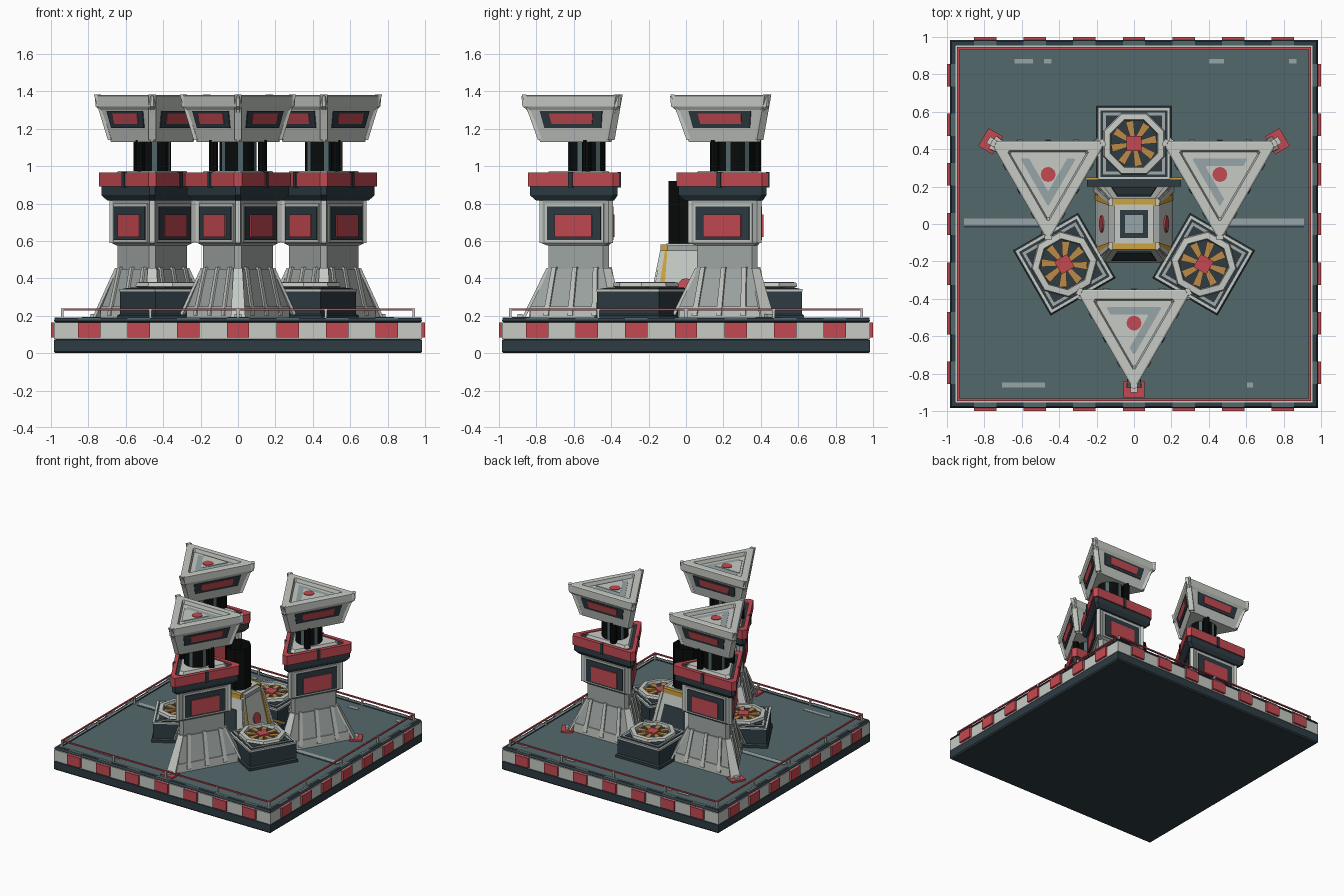
import bpy, bmesh, math
from mathutils import Matrix, Vector

if "Cube" in bpy.data.objects:
    bpy.data.objects.remove(bpy.data.objects["Cube"])

COLORS = {"light_grey": (198, 202, 196), "mid_grey": (163, 170, 168), "pale_blue": (150, 165, 167),
          "deck_teal": (84, 104, 108), "dark_slate": (46, 60, 67), "black": (9, 12, 12),
          "red": (196, 74, 82), "gold": (206, 164, 62), "fan_ochre": (186, 138, 72)}


def lin(c):
    c /= 255
    return c / 12.92 if c <= 0.04045 else ((c + 0.055) / 1.055) ** 2.4


MATS = {}
for n, rgb in COLORS.items():
    MATS[n] = bpy.data.materials.new(n)
    MATS[n].diffuse_color = (*[lin(c) for c in rgb], 1)

I = Matrix.Identity(4)


def loft(name, rings, mat, M=I, caps=(True, True), alt=None, every=4):
    """Skin a list of equal point rings; alt colours every n-th side face."""
    bm = bmesh.new()
    vs = [[bm.verts.new(M @ Vector(p)) for p in r] for r in rings]
    n = len(rings[0])
    for a, b in zip(vs, vs[1:]):
        for i in range(n):
            j = (i + 1) % n
            f = bm.faces.new((a[i], a[j], b[j], b[i]))
            if alt and i % every == 0:
                f.material_index = 1
    if caps[0]:
        bm.faces.new(vs[0][::-1])
    if caps[1]:
        bm.faces.new(vs[-1])
    bmesh.ops.recalc_face_normals(bm, faces=bm.faces)
    me = bpy.data.meshes.new(name)
    bm.to_mesh(me)
    bm.free()
    me.materials.append(MATS[mat])
    if alt:
        me.materials.append(MATS[alt])
    ob = bpy.data.objects.new(name, me)
    bpy.context.collection.objects.link(ob)
    return ob


def rect(x0, x1, y0, y1, z):
    return [(x0, y0, z), (x1, y0, z), (x1, y1, z), (x0, y1, z)]


def box(name, mat, x0, x1, y0, y1, z0, z1, M=I):
    return loft(name, [rect(x0, x1, y0, y1, z) for z in (z0, z1)], mat, M)


def square(h, z):
    return rect(-h, h, -h, h, z)


def ngon(n, r, z, turn=0.0):
    return [(r * math.cos(turn + math.tau * i / n), r * math.sin(turn + math.tau * i / n), z) for i in range(n)]


def tri(z, r, v):
    """Triangle of inradius r with its corners cut off at distance v."""
    w = max(0.004, (2 * r - v) * math.tan(math.pi / 6))
    pts = []
    for k in range(3):
        R = Matrix.Rotation(math.tau * k / 3, 4, 'Z')
        pts += [R @ Vector((v, -w, z)), R @ Vector((v, w, z))]
    return pts


def slab(name, mat, M, ang, u0, u1, z0, r0, z1, r1, t, k=1.0):
    """Plate leaning on a wall that faces ang; k narrows the upper edge."""
    R = M @ Matrix.Rotation(ang, 4, 'Z')
    return loft(name, [rect(r0 - .012, r0 + t, u0, u1, z0), rect(r1 - .012, r1 + t, u0 * k, u1 * k, z1)], mat, R)


def spot(deg, dist):
    return Matrix.Rotation(math.radians(deg), 4, 'Z') @ Matrix.Translation((dist, 0, 0))


# --- platform
loft("platform_base", [square(.975, 0), square(.985, .01), square(.985, .07), square(.975, .075)], "dark_slate")
box("platform_band", "light_grey", -.983, .983, -.983, .983, .075, .165)
loft("platform_rim", [square(.975, .165), square(.985, .172), square(.975, .188), square(.945, .188), square(.945, .17)],
     "dark_slate", caps=(True, False))
box("deck", "deck_teal", -.946, .946, -.946, .946, .17, .18)
for s in range(4):
    R = Matrix.Rotation(s * math.pi / 2, 4, 'Z')
    for i in range(-3, 4):
        box("hazard_block", "red", .98, 1.0, i * .265 - .06, i * .265 + .06, .085, .165, R)
        box("rim_clip", "deck_teal", .95, .98, i * .265 - .06, i * .265 + .06, .17, .1895, R)
    box("rim_line", "light_grey", .947, .955, -.955, .955, .18, .191, R)
    box("rail", "red", .934, .946, -.946, .946, .229, .239, R)
    for y in (-.94, -.47, 0, .47):
        box("rail_post", "light_grey", .933, .947, y - .007, y + .007, .18, .236, R)

# --- worn patches and channel strips on the deck
for x, y, w in ((-.59, .87, .05), (-.46, .87, .02), (.44, .87, .04), (.85, .87, .02), (-.59, -.86, .115), (.62, -.86, .015)):
    box("deck_patch", "pale_blue", x - w, x + w, y - .013, y + .013, .18, .183)
for s in (-1, 1):
    a, b = sorted((s * .48, s * .91))
    box("channel_edge", "dark_slate", a, b, -.02, .03, .18, .182)
    box("channel_strip", "pale_blue", a, b, -.008, .03, .18, .184)

# --- three towers
for deg in (-90, 30, 150):
    M = spot(deg, .53)
    loft("tower_plinth", [tri(.18, .168, .31), tri(.25, .165, .305), tri(.45, .125, .215)], "mid_grey", M)
    loft("tower_waist", [tri(.44, .118, .205), tri(.585, .118, .205)], "mid_grey", M)
    loft("tower_body", [tri(.575, .118, .21), tri(.59, .13, .248), tri(.82, .13, .248)], "mid_grey", M)
    loft("dark_band", [tri(.815, .145, .27), tri(.845, .165, .305), tri(.895, .165, .305)], "dark_slate", M)
    loft("red_collar", [tri(.89, .175, .315), tri(.965, .175, .315), tri(.965, .145, .255), tri(.945, .145, .255)],
         "red", M)
    loft("collar_floor", [tri(.94, .146, .256), tri(.952, .146, .256)], "dark_slate", M)
    loft("collar_plate", [tri(.95, .125, .22), tri(.975, .115, .2)], "light_grey", M)
    # neck
    loft("neck_column", [ngon(24, .1, .97), ngon(24, .1, 1.14)], "black", M, alt="deck_teal")
    for s in (-1, 1):
        N = M @ Matrix.Translation((0, s * .13, 0))
        loft("neck_side_pipe", [ngon(10, .025, .97), ngon(10, .025, 1.14)], "black", N)
    # flared head with a recessed top
    loft("head", [tri(1.13, .132, .25), tri(1.3, .168, .32), tri(1.32, .18, .345), tri(1.375, .18, .35),
                  tri(1.38, .172, .335), tri(1.38, .128, .245), tri(1.352, .12, .23)], "light_grey", M)
    loft("head_glass", [tri(1.352, .085, .165), tri(1.356, .085, .165)], "pale_blue", M)
    loft("head_glass_cover", [[(p[0] + .02, p[1] - .035, p[2]) for p in tri(z, .065, .125)] for z in (1.354, 1.359)],
         "light_grey", M)
    loft("head_red_dot", [ngon(12, .04, 1.354), ngon(12, .04, 1.363)], "red", M)
    for k in range(3):
        a = math.pi / 3 + k * math.tau / 3
        c = k * math.tau / 3
        # body screen
        slab("screen_surround", "light_grey", M, a, -.18, .18, .592, .13, .8, .13, .006)
        slab("screen_frame", "dark_slate", M, a, -.165, .165, .605, .13, .785, .13, .012)
        slab("screen", "red", M, a, -.115, .115, .62, .13, .742, .13, .019)
        # head screen
        slab("head_frame", "dark_slate", M, a, -.175, .175, 1.205, .147, 1.295, .166, .006, 1.1)
        slab("head_screen", "red", M, a, -.125, .125, 1.225, .151, 1.28, .163, .01, 1.08)
        # collar clip
        slab("collar_clip", "dark_slate", M, a, -.012, .012, .885, .175, .968, .175, .007)
        # plinth ribs and skirting
        slab("plinth_skirting", "light_grey", M, a, -.25, .25, .18, .167, .25, .165, .008)
        for u in (-.15, 0, .15):
            slab("plinth_rib", "light_grey", M, a, u - .016, u + .016, .2, .174, .46, .123, .01, .85)
        # corner buttress, corner trims and foot pad
        slab("corner_buttress", "light_grey", M, c, -.04, .04, .18, .345, .455, .21, .006, .6)
        slab("corner_trim", "light_grey", M, c, -.014, .014, .59, .248, .815, .248, .006)
        slab("head_corner_bar", "light_grey", M, c, -.02, .02, 1.14, .252, 1.382, .338, .01)
    box("foot_pad", "red", .31, .4, -.055, .055, .18, .194, M)
    box("foot_bolt", "light_grey", .345, .37, -.02, .02, .18, .21, M)

# --- three fan housings
for deg in (90, 210, 330):
    M = spot(deg, .43)
    loft("fan_box", [square(.2, .18), square(.2, .2), square(.19, .21), square(.19, .335)], "dark_slate", M)
    for h, z, m in ((.193, .342, "light_grey"), (.178, .345, "dark_slate"), (.165, .348, "mid_grey"), (.15, .351, "dark_slate")):
        box("fan_box_trim", m, -h, h, -h, h, .33, z, M)
    t = math.pi / 8
    loft("fan_rim", [ngon(8, .15, .345, t), ngon(8, .178, .357, t), ngon(8, .172, .378, t), ngon(8, .138, .381, t),
                     ngon(8, .132, .352, t)], "light_grey", M, caps=(True, False))
    loft("fan_well", [ngon(8, .134, .35, t), ngon(8, .134, .356, t)], "dark_slate", M)
    for k in range(8):
        B = M @ Matrix.Rotation(k * math.pi / 4 + .2, 4, 'Z')
        loft("fan_blade", [[(.03, -.012, z), (.122, -.022, z), (.122, .022, z), (.03, .012, z)] for z in (.354, .366)],
             "fan_ochre", B)
    box("fan_hub", "red", -.04, .04, -.04, .04, .35, .376, M)

# --- central pylon
loft("pylon", [square(.205, .18), square(.13, .55)], "light_grey")
box("pylon_cap", "mid_grey", -.14, .14, -.1, .1, .545, .575)
box("pylon_cap_step", "light_grey", -.105, .105, -.105, .105, .57, .585)
box("pylon_socket", "dark_slate", -.075, .075, -.075, .075, .58, .59)
box("pylon_socket_top", "pale_blue", -.05, .05, -.05, .05, .585, .6)
loft("mast", [ngon(8, .1, .585, math.pi / 8), ngon(8, .1, .92, math.pi / 8)], "black", caps=(False, False))
for s in range(4):
    R = Matrix.Rotation(s * math.pi / 2, 4, 'Z')
    for u in (-1, 1):
        a, b = sorted((u * .17, u * .2))
        slab("pylon_edge", "light_grey", I, s * math.pi / 2, a, b, .18, .205, .55, .13, .008, .66)
    if s % 2:
        slab("pylon_vent", "dark_slate", I, s * math.pi / 2, -.12, .12, .24, .193, .46, .148, .006, .75)
        box("pylon_gold_bar", "gold", .1, .135, -.115, .115, .545, .582, R)
    else:
        for u in (-1, 1):
            a, b = sorted((u * .125, u * .16))
            slab("pylon_gold_band", "gold", I, s * math.pi / 2, a, b, .2, .201, .55, .13, .007, .8)
        # round red marker lying on the sloped side
        lean = Matrix.Translation((.17, 0, .355)) @ Matrix.Rotation(math.atan2(.37, .075), 4, 'Y')
        loft("pylon_marker", [ngon(12, .045, -.004), ngon(12, .045, .008)], "red", R @ lean)
# pipe behind the pylon
box("gold_pipe", "gold", -.26, .26, .236, .248, .24, .252)
box("pipe_tray", "dark_slate", -.25, .25, .2, .245, .18, .24)

for m in bpy.data.materials:
    if m.users and not m.is_grease_pencil:
        m.use_nodes = True
        m.node_tree.nodes["Principled BSDF"].inputs["Base Color"].default_value = m.diffuse_color
